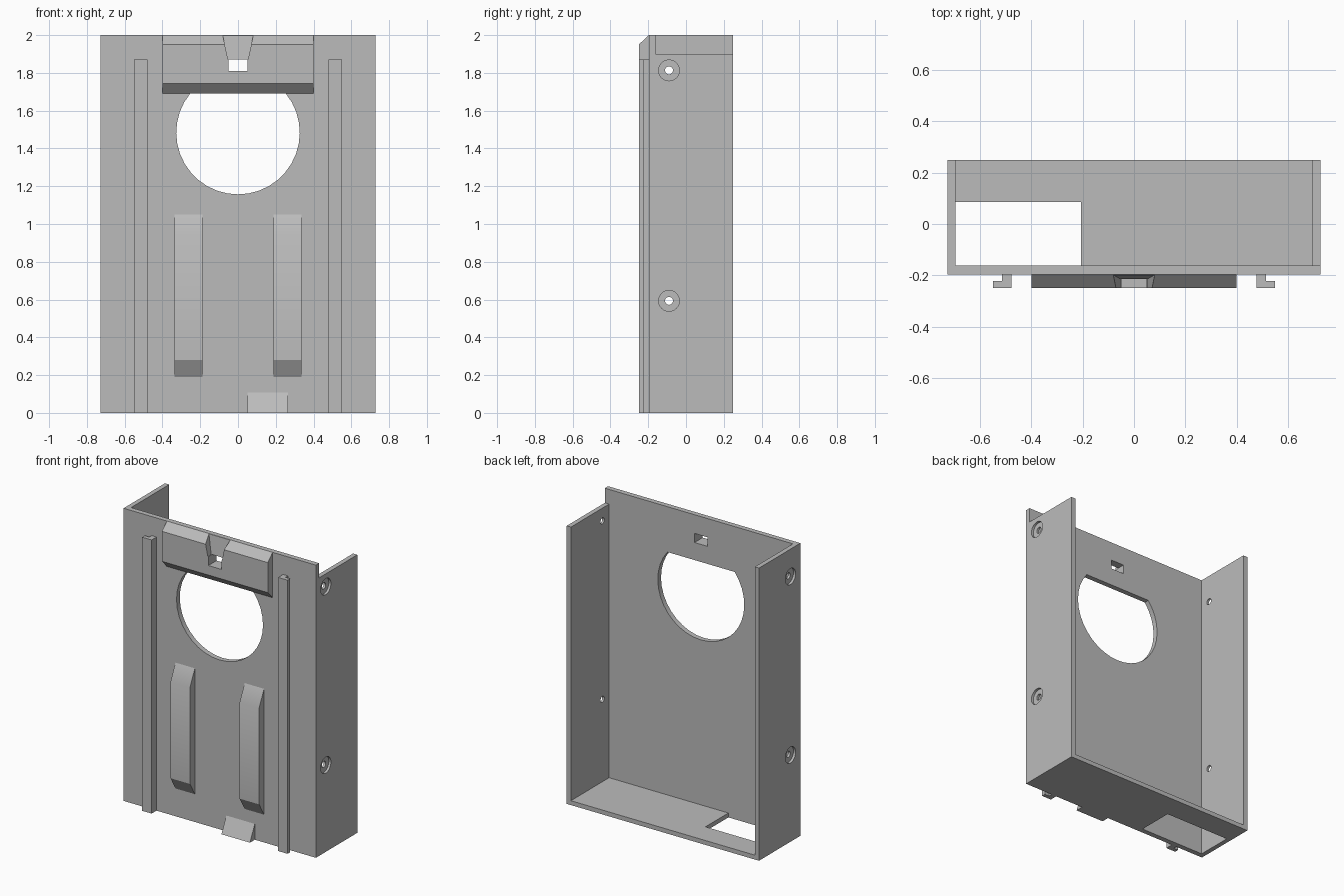
import bpy, bmesh, math

old = bpy.data.objects.get("Cube")
if old:
    bpy.data.objects.remove(old, do_unlink=True)

grey = bpy.data.materials.new("plain grey")
grey.use_nodes = True
colour = (0.5, 0.5, 0.5, 1)
grey.diffuse_color = colour
grey.node_tree.nodes["Principled BSDF"].inputs["Base Color"].default_value = colour


def loft(name, ring_a, ring_b):
    """Closed solid between two matching rings of points."""
    bm = bmesh.new()
    a = [bm.verts.new(p) for p in ring_a]
    b = [bm.verts.new(p) for p in ring_b]
    bm.faces.new(a)
    bm.faces.new(b)
    for i in range(len(a)):
        j = (i + 1) % len(a)
        bm.faces.new((a[i], a[j], b[j], b[i]))
    bmesh.ops.recalc_face_normals(bm, faces=bm.faces)
    mesh = bpy.data.meshes.new(name)
    bm.to_mesh(mesh)
    bm.free()
    ob = bpy.data.objects.new(name, mesh)
    bpy.context.collection.objects.link(ob)
    mesh.materials.append(grey)
    return ob


def prism(name, profile, axis, start, end):
    """Extrude a flat profile along the given axis."""
    place = {"x": lambda u, v, w: (w, u, v),
             "y": lambda u, v, w: (u, w, v),
             "z": lambda u, v, w: (u, v, w)}[axis]
    return loft(name, [place(u, v, start) for u, v in profile],
                [place(u, v, end) for u, v in profile])


def box(name, x, y, z):
    return prism(name, [(x[0], y[0]), (x[1], y[0]), (x[1], y[1]), (x[0], y[1])], "z", *z)


def circle(u, v, r, n=32):
    return [(u + r * math.cos(math.tau * i / n), v + r * math.sin(math.tau * i / n))
            for i in range(n)]


def cut(ob, cutter):
    """Subtract a cutter and discard it."""
    mod = ob.modifiers.new("cut", "BOOLEAN")
    mod.operation, mod.solver, mod.object = "DIFFERENCE", "EXACT", cutter
    cutter.hide_render = True
    bpy.context.view_layer.objects.active = ob
    bpy.ops.object.modifier_apply(modifier=mod.name)
    bpy.data.objects.remove(cutter, do_unlink=True)


W, FRONT, BACK, INNER_X, INNER_Y = 0.727, -0.197, 0.25, 0.695, -0.162
LIP = -0.25

# Open tray: front plate, two side walls and a floor
tray = box("tray", (-W, W), (FRONT, BACK), (0, 2))
cut(tray, box("cavity", (-INNER_X, INNER_X), (INNER_Y, 0.4), (0.03, 2.2)))
cut(tray, box("wall_step", (0.6, 0.9), (INNER_Y, 0.4), (1.9, 2.2)))
cut(tray, box("floor_opening", (-INNER_X, -0.207), (INNER_Y, 0.085), (-0.1, 0.1)))

# Round opening with a flat top
top, centre, radius = 1.69, 1.484, 0.327
a0 = math.asin((top - centre) / radius)
steps = 26
arc = [math.pi - a0 + (math.pi + 2 * a0) * i / steps for i in range(steps + 1)]
cut(tray, prism("round_opening", [(radius * math.cos(a), centre + radius * math.sin(a))
                                  for a in arc], "y", -0.4, 0))

# Counterbored screw holes in both walls
for side in (-1, 1):
    for z in (1.813, 0.593):
        cut(tray, prism("counterbore", circle(-0.09, z, 0.055), "x",
                        side * (W - 0.016), side * 0.8))
        cut(tray, prism("screw_hole", circle(-0.09, z, 0.021, 20), "x",
                        side * 0.6, side * 0.8))

# Chamfered latch block across the top
latch = prism("latch_block", [(FRONT, 1.69), (LIP, 1.745), (LIP, 1.95), (FRONT, 2)],
              "x", -0.4, 0.4)


def notch_ring(z, half, floor):
    return [(-half, -0.3, z), (half, -0.3, z), (half, floor, z), (-half, floor, z)]


# Tapered notch and small window through the latch block
cut(latch, loft("notch", notch_ring(1.87, 0.053, -0.214), notch_ring(2.01, 0.083, FRONT)))
for part in (tray, latch):
    cut(part, box("window", (-0.049, 0.049), (-0.4, 0), (1.81, 1.872)))

parts = [tray, latch]

# L-shaped guide rails and raised ribs on each side
rail = [(0.478, FRONT), (0.478, LIP), (0.55, LIP), (0.55, -0.222), (0.515, -0.222), (0.515, FRONT)]
rib = [(FRONT, 0.19), (LIP, 0.28), (LIP, 0.94), (FRONT, 1.05)]
for side, label in ((1, "left"), (-1, "right")):
    parts.append(prism(label + "_guide_rail", [(side * x, y) for x, y in rail], "z", 0, 1.87))
    parts.append(prism(label + "_rib", rib, "x", side * 0.188, side * 0.335))

# Wedge at the lower edge
parts.append(prism("foot_wedge", [(FRONT, 0), (LIP, 0), (FRONT, 0.108)], "x", 0.05, 0.265))

# Soft shading with sharp edges kept
bpy.ops.object.select_all(action="DESELECT")
for ob in parts:
    ob.select_set(True)
bpy.context.view_layer.objects.active = tray
bpy.ops.object.shade_smooth_by_angle(angle=math.radians(30))
